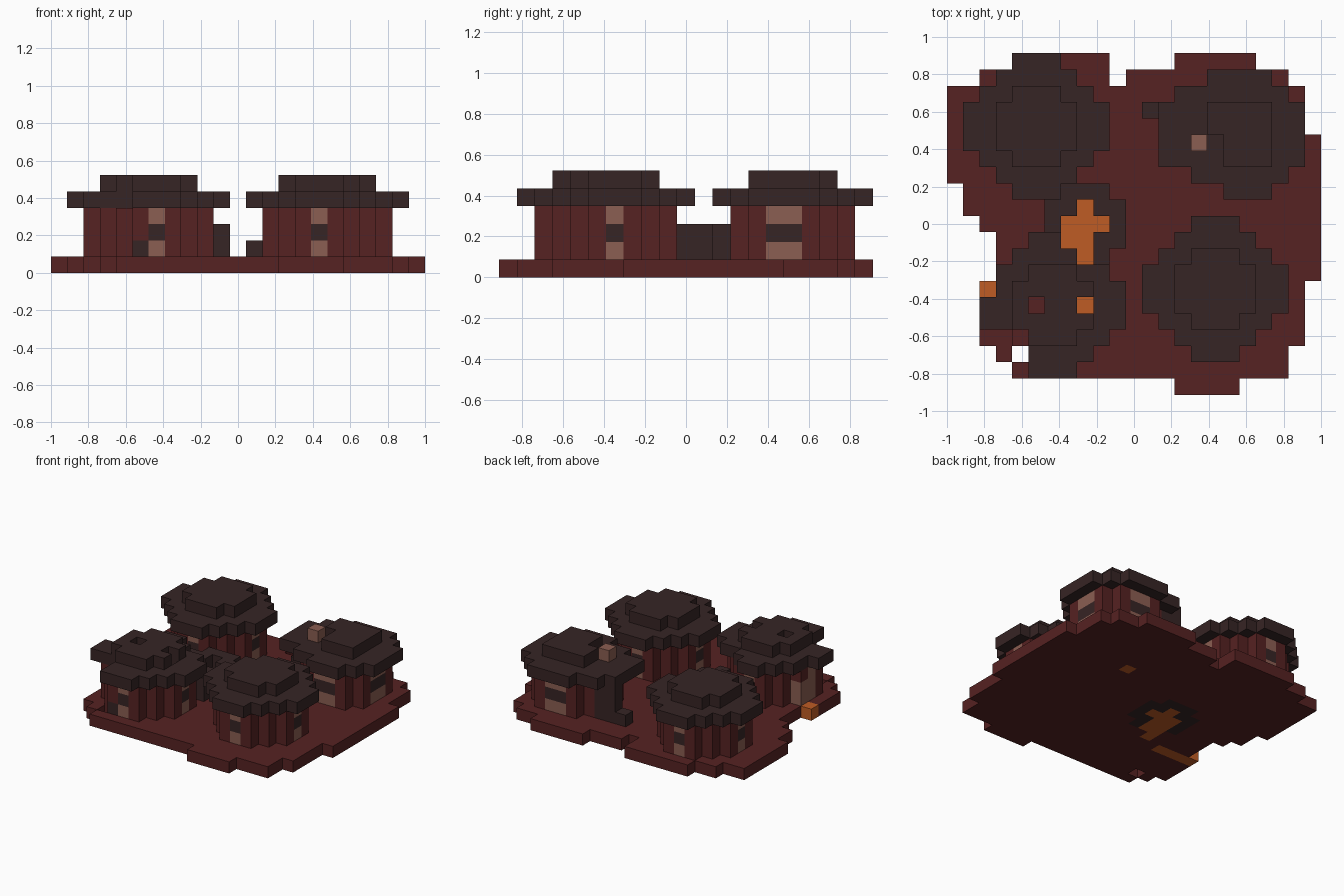
import bpy
import bmesh
from mathutils import Vector

cube = bpy.data.objects.get("Cube")
if cube:
    bpy.data.objects.remove(cube)

U = 2 / 23  # block size
COLOURS = {
    "red_brick": (0.093, 0.016, 0.016),
    "dark_slate": (0.037, 0.018, 0.018),
    "molten_orange": (0.521, 0.107, 0.018),
    "dusty_pink": (0.258, 0.112, 0.084),
}
NAMES = list(COLOURS)
RED, DARK, ORANGE, PINK = range(4)


def make_material(name, rgb):
    mat = bpy.data.materials.new(name)
    mat.use_nodes = True
    mat.diffuse_color = (*rgb, 1)
    bsdf = mat.node_tree.nodes["Principled BSDF"]
    bsdf.inputs["Base Color"].default_value = (*rgb, 1)
    bsdf.inputs["Roughness"].default_value = 0.9
    return mat


MATERIALS = [make_material(n, COLOURS[n]) for n in NAMES]
blocks = {}  # (column, row, level) -> (part, colour)


def put(part, colour, cells, levels):
    for c, r in cells:
        for z in levels:
            blocks[c, r, z] = (part, colour)


def drop(cells, levels):
    for c, r in cells:
        for z in levels:
            blocks.pop((c, r, z), None)


def disc(cx, cr, halves):
    """Stepped disc, one half-width for each row."""
    top = cr - (len(halves) - 1) / 2
    return {(int(cx - h) + k, int(top) + n)
            for n, h in enumerate(halves) for k in range(int(2 * h) + 1)}


def rim(cells):
    steps = ((1, 0), (-1, 0), (0, 1), (0, -1))
    return {(c, r) for c, r in cells
            if any((c + a, r + b) not in cells for a, b in steps)}


# Ground slab, as runs of blocks: first row, last row, first column, last column
for r0, r1, c0, c1 in (
        (0, 0, 4, 9), (0, 0, 14, 18), (1, 1, 2, 9), (1, 1, 11, 20),
        (2, 4, 0, 21), (5, 7, 0, 22), (8, 9, 1, 22), (10, 10, 2, 22),
        (11, 13, 3, 22), (14, 17, 2, 21), (18, 18, 3, 20),
        (19, 19, 4, 20), (20, 20, 14, 17)):
    put("ground", RED, [(c, r) for r in range(r0, r1 + 1)
                        for c in range(c0, c1 + 1)], [0])
drop([(4, 18)], [0])

# Round huts: hollow walls, four windows, wide roof and cap
ODD = ([1, 2, 3, 3, 3, 2, 1], [1, 2, 3, 4, 4, 4, 3, 2, 1], [1, 2, 2, 2, 1])
EVEN = ([1.5] + [2.5] * 4 + [1.5], [1.5, 2.5] + [3.5] * 4 + [2.5, 1.5], [1.5] * 4)


def hut(name, cx, cr, shape):
    walls, roof, cap = (disc(cx, cr, s) for s in shape)
    ring = rim(walls)
    window = {(c, r) for c, r in ring if abs(c - cx) < 1 or abs(r - cr) < 1}
    put(name + "_walls", RED, ring, range(1, 4))
    put(name + "_windows", PINK, window, [1, 3])
    put(name + "_windows", DARK, window, [2])
    put(name + "_roof", DARK, roof, [4])
    put(name + "_roof", DARK, cap, [5])


hut("back_right_hut", 5, 4, ODD)
hut("back_left_hut", 17.5, 4.5, EVEN)
hut("front_left_hut", 16, 14, ODD)
hut("front_right_hut", 6, 15, ODD)

# Back left hut: side flue, fallen step, loose roof brick, ember
put("back_left_hut_roof", DARK, [(13, r) for r in range(3, 7)] + [(14, 2)], [4])
drop([(16, 8)], [4])
drop([(16, 5), (16, 6)], [5])
put("side_flue", DARK, [(13, 3), (14, 3)], range(1, 4))
put("side_flue", DARK, [(12, 3)], [1])
put("roof_brick", PINK, [(15, 5)], [5])
put("ember", ORANGE, [(15, 6)], [0])

# Fire pit with a broken side
pit = disc(8, 10, [1, 2, 2, 2, 1])
put("fire_pit_rim", DARK, pit, range(3))
lava = [(8, 9), (7, 10), (8, 10), (9, 10), (7, 11), (8, 11), (8, 12)]
drop(lava, range(1, 6))
put("lava", ORANGE, lava + [(7, 12), (7, 13)], [0])

# Front right hut: roof holes, broken doorway, lava stream
drop([(5, 15), (8, 15)], [4, 5])
drop([(2, 14), (3, 17), (4, 17), (4, 18)], [4])
drop([(4, 17)], [5])
put("lava", ORANGE, [(c, 14) for c in range(2, 6)], [0])
put("inner_fire", ORANGE, [(8, 15)], [1])
put("doorway", PINK, [(3, 14), (3, 15)], [1, 2])
put("fallen_slate", DARK, [(5, 18)], [1])

# One mesh for each part, with only the outward block faces
SIDES = [Vector(v) for v in ((1, 0, 0), (-1, 0, 0), (0, 1, 0),
                             (0, -1, 0), (0, 0, 1), (0, 0, -1))]


def build(part):
    bm = bmesh.new()
    for (c, r, z), (owner, colour) in blocks.items():
        if owner != part:
            continue
        centre = Vector((c - 11, 10 - r, z + 0.5))
        for n in SIDES:
            if (c + int(n.x), r - int(n.y), z + int(n.z)) in blocks:
                continue
            a = Vector((n.y, n.z, n.x)) / 2
            b = n.cross(a)
            mid = centre + n / 2
            face = bm.faces.new([bm.verts.new((mid + v) * U)
                                 for v in (-a - b, a - b, a + b, b - a)])
            face.material_index = colour
    bmesh.ops.remove_doubles(bm, verts=bm.verts[:], dist=U / 100)
    mesh = bpy.data.meshes.new(part)
    for mat in MATERIALS:
        mesh.materials.append(mat)
    bm.to_mesh(mesh)
    bm.free()
    bpy.context.collection.objects.link(bpy.data.objects.new(part, mesh))


for part in sorted({owner for owner, _ in blocks.values()}):
    build(part)
